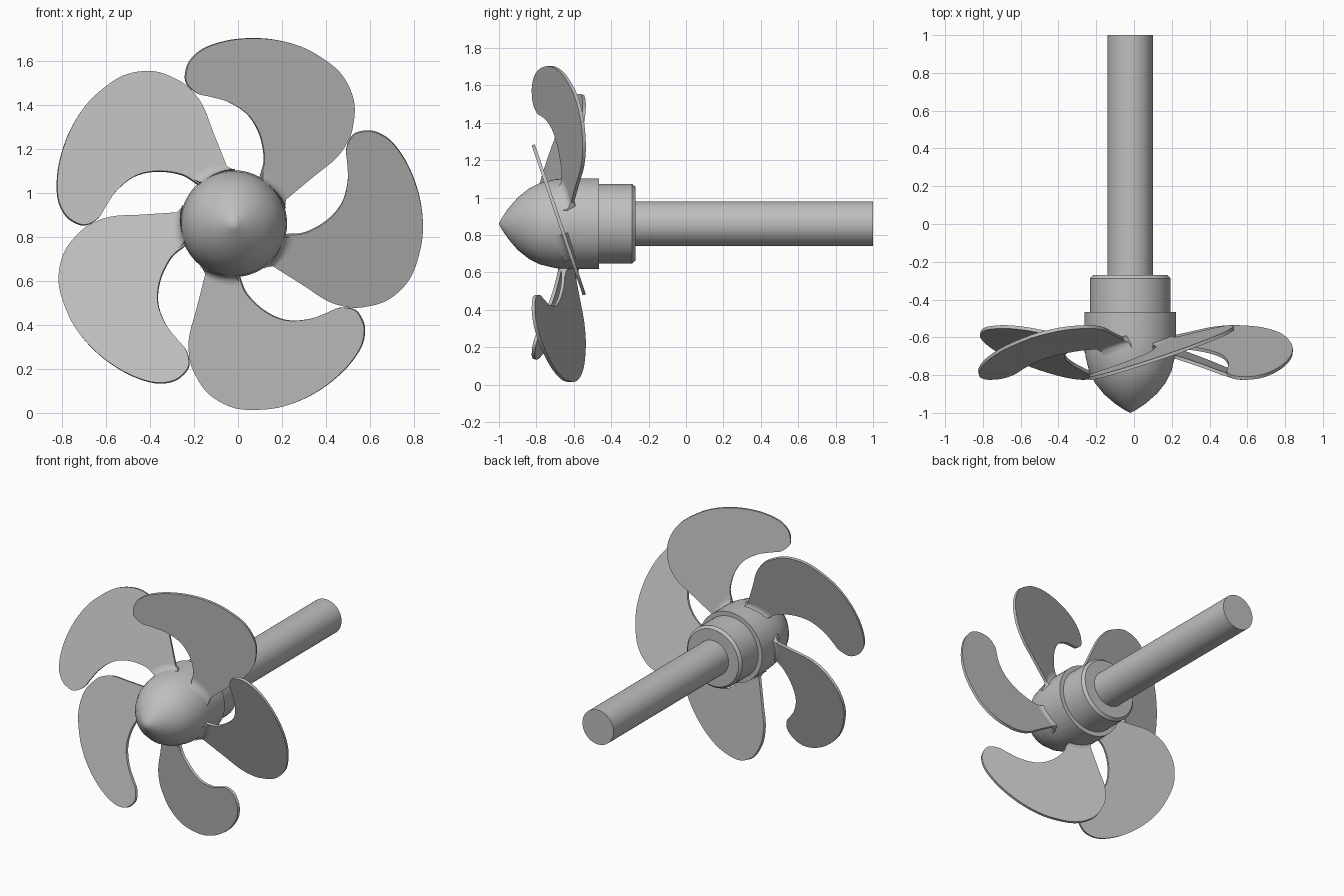
import bpy, bmesh
from math import cos, sin, pi, radians, sqrt
from mathutils import Matrix, Vector

cube = bpy.data.objects.get("Cube")
if cube:
    bpy.data.objects.remove(cube, do_unlink=True)

AXIS = Vector((-0.02, 0, 0.86))      # shaft axis position
BLADES = 5
PITCH = 0.34                         # axial shift per unit of tangential distance
PLANE_Y = -0.673                     # where the blade plane crosses its radial line
NORMAL = Vector((0, -1, -PITCH)).normalized()
HALF_THICK = 0.009
HUB_R = 0.243

metal = bpy.data.materials.new("plain grey")
metal.use_nodes = True
grey = (0.52, 0.52, 0.52, 1)
metal.diffuse_color = grey
metal.node_tree.nodes["Principled BSDF"].inputs["Base Color"].default_value = grey


def make_object(name, bm, angle=0.0):
    bmesh.ops.recalc_face_normals(bm, faces=bm.faces)
    mesh = bpy.data.meshes.new(name)
    bm.to_mesh(mesh)
    bm.free()
    mesh.materials.append(metal)
    obj = bpy.data.objects.new(name, mesh)
    bpy.context.collection.objects.link(obj)
    mesh.transform(Matrix.Translation(AXIS) @ Matrix.Rotation(-angle, 4, 'Y'))
    bpy.ops.object.select_all(action='DESELECT')
    obj.select_set(True)
    bpy.context.view_layer.objects.active = obj
    bpy.ops.object.shade_smooth_by_angle(angle=radians(32))
    return obj


def lathe(name, profile, segments=64):
    """Turn a (y, radius) profile around the shaft axis."""
    bm = bmesh.new()
    verts = [bm.verts.new((r, y, 0)) for y, r in profile]
    edges = [bm.edges.new(pair) for pair in zip(verts, verts[1:])]
    bmesh.ops.spin(bm, geom=verts + edges, axis=(0, 1, 0), cent=(0, 0, 0),
                   angle=2 * pi, steps=segments)
    bmesh.ops.remove_doubles(bm, verts=bm.verts, dist=0.0005)
    return make_object(name, bm)


def smooth_loop(points, steps=5):
    """Closed spline through the points."""
    pts = [Vector(p) for p in points]
    n = len(pts)
    out = []
    for i in range(n):
        a, b, c, d = (pts[(i + k) % n] for k in (-1, 0, 1, 2))
        for s in range(steps):
            t = s / steps
            out.append(b + 0.5 * t * (c - a + t * (2 * a - 5 * b + 4 * c - d
                                                   + t * (3 * (b - c) + d - a))))
    return out


def on_blade(r, t, offset):
    return Vector((r, PLANE_Y - PITCH * t, t)) + NORMAL * offset


def blade(name, angle):
    outline = smooth_loop([
        (0.12, -0.15), (0.17, -0.185), (0.32, -0.28), (0.42, -0.345), (0.50, -0.373),
        (0.58, -0.378), (0.70, -0.345), (0.80, -0.25), (0.85, -0.11), (0.86, 0.01),
        (0.84, 0.14), (0.79, 0.27), (0.72, 0.37), (0.65, 0.415), (0.59, 0.42),
        (0.54, 0.40), (0.512, 0.34), (0.516, 0.28), (0.518, 0.19), (0.49, 0.09),
        (0.42, 0.011), (0.32, -0.042), (0.23, -0.05), (0.14, -0.07)])
    bm = bmesh.new()
    front, back = ([bm.verts.new(on_blade(r, t, h)) for r, t in outline]
                   for h in (HALF_THICK, -HALF_THICK))
    bm.faces.new(front)
    bm.faces.new(back[::-1])
    for i in range(len(front)):
        j = (i + 1) % len(front)
        bm.faces.new((front[i], back[i], back[j], front[j]))
    make_object(name, bm, angle)


def root_fillet(name, angle, reach=0.04, rows=6, stations=9):
    """Concave flare where the blade meets the hub."""
    bm = bmesh.new()
    rings = []
    for i in range(stations):
        t = -0.19 + 0.135 * i / (stations - 1)
        base = sqrt(HUB_R ** 2 - t ** 2) - 0.012
        section = []
        for k in range(rows):
            f = k / (rows - 1)
            h = HALF_THICK + reach * (1 - sqrt(1 - (1 - f) ** 2))
            section.append((base + f * (reach + 0.012), h))
        section += [(r, -h) for r, h in reversed(section)]
        rings.append([bm.verts.new(on_blade(r, t, h)) for r, h in section])
    for a, b in zip(rings, rings[1:]):
        for k in range(len(a)):
            m = (k + 1) % len(a)
            bm.faces.new((a[k], a[m], b[m], b[k]))
    bm.faces.new(rings[0])
    bm.faces.new(rings[-1])
    make_object(name, bm, angle)


# Pointed hub with its straight skirt
lathe("hub", [(-1, 0), (-0.985, 0.03), (-0.95, 0.082), (-0.9, 0.14), (-0.84, 0.188),
              (-0.78, 0.218), (-0.7, 0.237), (-0.62, HUB_R), (-0.465, HUB_R), (-0.465, 0)])
# Rear collar with chamfered edge
lathe("rear_collar", [(-0.5, 0), (-0.5, 0.213), (-0.288, 0.213), (-0.27, 0.197), (-0.27, 0)])
# Drive shaft
lathe("shaft", [(-0.3, 0), (-0.3, 0.12), (1, 0.12), (1, 0)])

# Blades around the hub
for n in range(BLADES):
    turn = 2 * pi * n / BLADES
    blade(f"blade_{n + 1}", turn)
    root_fillet(f"blade_root_{n + 1}", turn)
